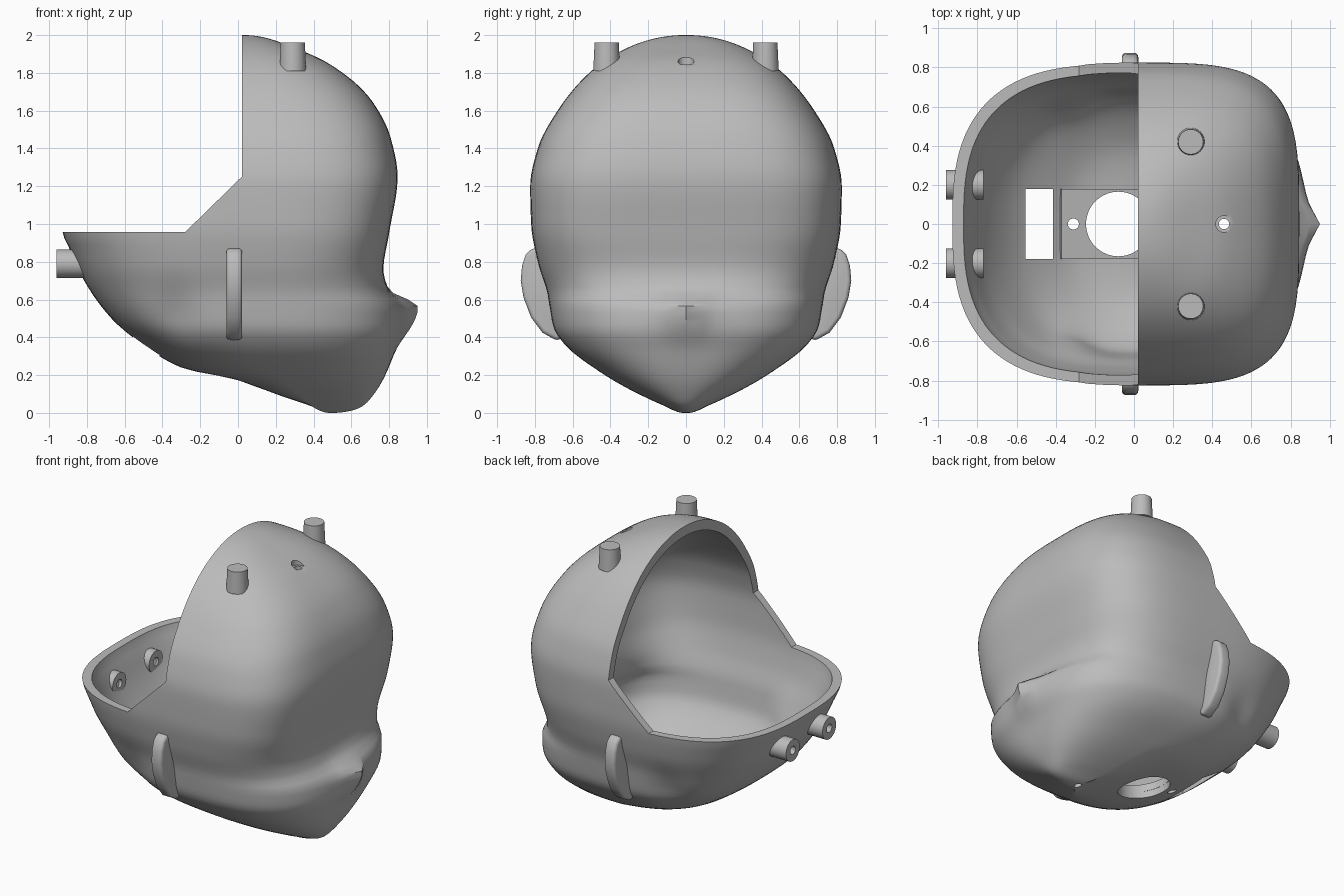
import bpy, bmesh, math
from mathutils import Vector, Matrix

cube = bpy.data.objects.get("Cube")
if cube:
    bpy.data.objects.remove(cube)

grey = bpy.data.materials.new("plain_grey")
grey.use_nodes = True
grey.diffuse_color = (0.5, 0.5, 0.5, 1)
grey.node_tree.nodes["Principled BSDF"].inputs["Base Color"].default_value = grey.diffuse_color


def make_object(name, bm, smooth=True):
    bmesh.ops.recalc_face_normals(bm, faces=bm.faces)
    mesh = bpy.data.meshes.new(name)
    bm.to_mesh(mesh)
    bm.free()
    mesh.materials.append(grey)
    obj = bpy.data.objects.new(name, mesh)
    bpy.context.collection.objects.link(obj)
    if smooth:
        shade(obj)
    return obj


def activate(obj):
    bpy.ops.object.select_all(action='DESELECT')
    obj.select_set(True)
    bpy.context.view_layer.objects.active = obj


def shade(obj):
    activate(obj)
    bpy.ops.object.shade_smooth_by_angle(angle=math.radians(35))


def combine(target, tool, operation='DIFFERENCE'):
    mod = target.modifiers.new(operation, 'BOOLEAN')
    mod.operation, mod.object, mod.solver = operation, tool, 'EXACT'
    activate(target)
    bpy.ops.object.modifier_apply(modifier=mod.name)
    bpy.data.objects.remove(tool)


def cylinder(name, start, end, r1, r2=None, sides=40):
    a, b = Vector(start), Vector(end)
    bm = bmesh.new()
    turn = (b - a).to_track_quat('Z', 'Y').to_matrix().to_4x4()
    bmesh.ops.create_cone(bm, cap_ends=True, segments=sides, radius1=r1,
                          radius2=r2 or r1, depth=(b - a).length,
                          matrix=Matrix.Translation((a + b) / 2) @ turn)
    return make_object(name, bm)


def box(name, centre, size, tilt=0):
    bm = bmesh.new()
    bmesh.ops.create_cube(bm, size=1, matrix=Matrix.Translation(centre)
                          @ Matrix.Rotation(tilt, 4, 'Y') @ Matrix.Diagonal((*size, 1)))
    return make_object(name, bm, False)


def prism(name, points, axis, start, end):
    """Solid between two copies of a 2D outline along x or y."""
    bm = bmesh.new()
    place = (lambda p, d: (d, *p)) if axis == 'x' else (lambda p, d: (p[0], d, p[1]))
    near, far = [[bm.verts.new(place(p, d)) for p in points] for d in (start, end)]
    bm.faces.new(near)
    bm.faces.new(far[::-1])
    for i in range(len(points)):
        bm.faces.new((near[i - 1], near[i], far[i], far[i - 1]))
    return make_object(name, bm, False)


# Head profiles, each a list of (height, value)
def to_angle(z):
    return math.acos(max(-1, min(1, 1 - z)))


FRONT = [(0, .5), (.03, .65), (.1, .72), (.2, .78), (.33, .83), (.45, .865), (.57, .85),
         (.64, .8), (.76, .77), (.95, .8), (1.25, .845), (1.45, .81), (1.65, .71),
         (1.85, .48), (1.94, .28), (2, .03)]
BACK = [(0, .48), (.03, .4), (.1, .2), (.17, 0), (.24, -.3), (.345, -.48), (.5, -.67),
        (.71, -.82), (.865, -.89), (.96, -.93), (1.2, -.95), (1.6, -.78), (2, 0)]
WIDTH = [(0, .01), (.03, .1), (.08, .21), (.13, .31), (.22, .46), (.36, .64), (.45, .7),
         (.55, .72), (.63, .733), (.8, .785), (1, .82), (1.2, .825), (1.4, .785), (1.6, .68),
         (1.82, .49), (1.95, .27), (2, .01)]
CENTRE = [(0, .49), (.24, .22), (.5, .05), (.95, -.05), (1.25, 0), (2, .015)]
SQUARE = [(0, 2), (.3, 2.7), (.6, 3.1), (1, 3.9), (1.3, 3.7), (2, 2.4)]


def profile(points, u):
    """Monotone cubic interpolation."""
    us = [to_angle(z) for z, _ in points]
    vs = [v for _, v in points]
    slope = [(vs[i + 1] - vs[i]) / (us[i + 1] - us[i]) for i in range(len(us) - 1)]
    tan = [slope[0]]
    for a, b in zip(slope, slope[1:]):
        tan.append(2 * a * b / (a + b) if a * b > 0 else 0)
    tan.append(slope[-1])
    i = max(k for k in range(len(slope)) if us[k] <= u + 1e-9)
    h = us[i + 1] - us[i]
    t = min(1, (u - us[i]) / h)
    return (vs[i] * (1 + 2 * t) * (1 - t) ** 2 + vs[i + 1] * t * t * (3 - 2 * t)
            + h * t * (1 - t) * (tan[i] * (1 - t) - tan[i + 1] * t))


def head(name, scale=1, snout=0, rows=84, sides=112):
    """Stack of rounded sections, scaled about the middle of the head."""
    bm = bmesh.new()
    middle = Vector((0, 0, .9))
    rings = []
    for r in range(rows + 1):
        u = math.pi * r / rows
        z = 1 - math.cos(u)
        front, back, width, mid, n = [profile(p, u) for p in (FRONT, BACK, WIDTH, CENTRE, SQUARE)]
        ring = []
        for s in range(sides):
            a = math.tau * s / sides
            c, d = math.cos(a), math.sin(a)
            e = 2 / (n if c > 0 else min(n, 2.8))
            reach = front - mid if c > 0 else mid - back
            x = mid + math.copysign(abs(c) ** e, c) * reach
            y = math.copysign(abs(d) ** e, d) * width
            # shallow dents in the cheeks
            y *= 1 - .05 * math.exp(-((x + .33) / .12) ** 2 - ((z - .5) / .15) ** 2)
            # pointed snout
            if c > 0:
                spread = .05 if z > .57 else .14
                x += snout * math.exp(-abs(y) / .12 - ((z - .57) / spread) ** 2) * c
            ring.append(bm.verts.new(middle + (Vector((x, y, z)) - middle) * scale))
        rings.append(ring)
    for low, high in zip(rings, rings[1:]):
        for s in range(sides):
            t = (s + 1) % sides
            bm.faces.new((low[s], low[t], high[t], high[s]))
    bm.faces.new(rings[0][::-1])
    bm.faces.new(rings[-1])
    return make_object(name, bm)


# Hollow head with the open back
shell = head("head_shell", snout=.1)
opening = [(.02, 2.2), (.02, 1.25), (-.28, .957), (-1.3, .957), (-1.3, 2.2)]
combine(shell, prism("opening", opening, 'y', -1.2, 1.2))
combine(shell, head("hollow", scale=.937))

# Raised floor mount and the holes through it
combine(shell, box("floor_mount", (-.14, 0, .272), (.49, .36, .05), .25), 'UNION')
combine(shell, cylinder("neck_hole", (-.08, 0, -.1), (-.08, 0, .6), .165, sides=64))
combine(shell, cylinder("screw_hole", (-.31, 0, -.1), (-.31, 0, .6), .028))
combine(shell, box("slot", (-.485, 0, .4), (.14, .36, .8)))
# Countersunk crown hole, continued through the chin
combine(shell, cylinder("crown_hole", (.46, 0, -.1), (.46, 0, 2.1), .026))
combine(shell, cylinder("countersink", (.46, 0, 1.845), (.46, 0, 2.1), .042))
shade(shell)

EAR = [(.645, .41), (.68, .38), (.76, .425), (.82, .505), (.86, .61), (.875, .7),
       (.868, .78), (.848, .84), (.815, .872), (.77, .872), (.74, .8), (.69, .6)]
for side, label in ((1, "left"), (-1, "right")):
    # Crown pegs
    cylinder("crown_peg_" + label, (.29, side * .42, 1.81), (.29, side * .42, 1.96), .071, .064)
    # Hollow screw posts through the rear wall
    post = cylinder("rear_post_" + label, (-.96, side * .2, .79), (-.77, side * .2, .79), .075)
    combine(post, cylinder("bore", (-1.1, side * .2, .79), (-.6, side * .2, .79), .028))
    shade(post)
    # Thin ear plates with rounded rims
    ear = prism("ear_" + label, [(side * y, z) for y, z in EAR], 'x', -.062, .022)
    bevel = ear.modifiers.new("rounded_rim", 'BEVEL')
    bevel.width, bevel.segments = .022, 4
    activate(ear)
    bpy.ops.object.modifier_apply(modifier=bevel.name)
    shade(ear)
